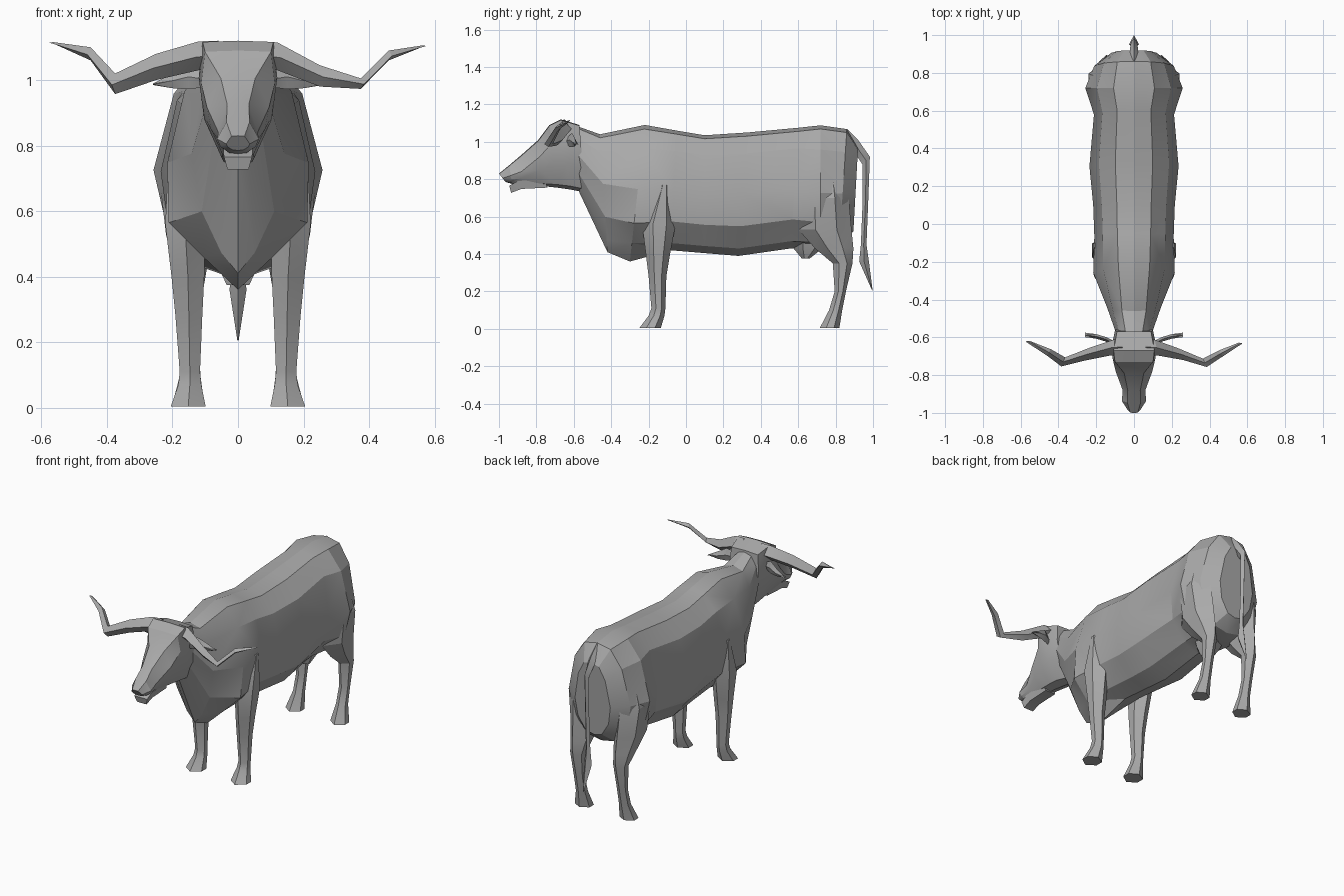
import bpy, bmesh, math
from mathutils import Vector

hide = bpy.data.materials.new("grey_hide")
hide.diffuse_color = (0.4, 0.4, 0.4, 1)


def loft(name, rings, angle=22):
    """Skin a list of equal-length point rings and cap both ends."""
    bm = bmesh.new()
    rows = [[bm.verts.new(p) for p in ring] for ring in rings]
    n = len(rows[0])
    for a, b in zip(rows, rows[1:]):
        for i in range(n):
            j = (i + 1) % n
            bm.faces.new((a[i], a[j], b[j], b[i]))
    bm.faces.new(rows[0])
    bm.faces.new(rows[-1])
    bmesh.ops.triangulate(bm, faces=bm.faces[:])
    bmesh.ops.recalc_face_normals(bm, faces=bm.faces[:])
    mesh = bpy.data.meshes.new(name)
    bm.to_mesh(mesh)
    bm.free()
    ob = bpy.data.objects.new(name, mesh)
    bpy.context.collection.objects.link(ob)
    mesh.materials.append(hide)
    bpy.ops.object.select_all(action='DESELECT')
    ob.select_set(True)
    bpy.context.view_layer.objects.active = ob
    bpy.ops.object.shade_smooth_by_angle(angle=math.radians(angle))
    return ob


def section(shape, y_top, z_top, y_bot, z_bot, w):
    """Mirrored cross-section between a top and a bottom point."""
    half = [(fx * w, y_bot + (y_top - y_bot) * f, z_bot + (z_top - z_bot) * f)
            for fx, f in shape]
    return half + [(-x, y, z) for x, y, z in half[-2:0:-1]]


def limb(rows, s):
    """Six-sided horizontal rings: z, x centre, x radius, y front, y back."""
    out = []
    for z, cx, rx, y0, y1 in rows:
        cy, ry = (y0 + y1) / 2, (y1 - y0) / 2
        out.append([(s * (cx + rx * a), cy + ry * b, z) for a, b in
                    ((1, -.35), (1, .45), (0, 1), (-1, .45), (-1, -.35), (0, -1))])
    return out


def horn(rows, s):
    """Diamond rings: x, y centre, y radius, bottom z, top z."""
    return [[(s * x, y, t), (s * (x + .01), y - r, b + (t - b) * .45), (s * x, y, b),
             (s * (x - .01), y + r, b + (t - b) * .45)] for x, y, r, b, t in rows]


# torso: keeled chest, round belly, sloping flanks
neck = [(0, 1), (.45, .97), (.80, .84), (1, .58), (.78, .30), (.36, .10), (0, 0)]
chest = [(0, 1), (.38, .97), (.75, .83), (.99, .53), (.97, .28), (.48, .135), (0, 0)]
belly = [(0, 1), (.42, .97), (.79, .83), (1, .50), (.90, .24), (.48, .06), (0, 0)]
rump = [(0, 1), (.42, .97), (.76, .80), (1, .44), (.86, .20), (.45, .03), (0, 0)]
loft("body", [section(*r) for r in (
    (neck, -.60, 1.09, -.58, .75, .09),
    (neck, -.46, 1.04, -.42, .41, .142),
    (chest, -.22, 1.09, -.30, .36, .218),
    (belly, -.05, 1.06, -.08, .42, .21),
    (belly, .10, 1.035, .10, .405, .216),
    (belly, .33, 1.05, .28, .39, .236),
    (belly, .60, 1.075, .56, .43, .212),
    (rump, .72, 1.088, .72, .44, .258),
    (rump, .86, 1.068, .82, .455, .21),
    (rump, .92, .97, .895, .52, .12))])

# head: broad flat brow, narrow nose bridge, blunt muzzle
nose = [(0, 1), (.55, .97), (1, .45), (.85, .22), (.45, .04), (0, 0)]
skull = [(0, 1), (.55, .98), (1, .62), (.86, .34), (.42, .05), (0, 0)]
brow = [(0, 1), (.90, .99), (1, .70), (.86, .36), (.42, .05), (0, 0)]
loft("head", [section(*r) for r in (
    (nose, -1.0, .83, -.965, .785, .036),
    (nose, -.945, .875, -.93, .775, .064),
    (nose, -.88, .93, -.88, .768, .06),
    (skull, -.79, 1.01, -.78, .765, .095),
    (brow, -.73, 1.09, -.69, .755, .112),
    (brow, -.67, 1.12, -.62, .745, .12),
    (brow, -.57, 1.09, -.54, .73, .10))])

# lower lip
lip = [(0, 1), (1, 1), (.75, 0), (0, 0)]
loft("lower_jaw", [section(lip, *r) for r in (
    (-.945, .765, -.935, .727, .043),
    (-.90, .79, -.88, .748, .045),
    (-.76, .80, -.74, .755, .045))])

# horns, each with its own sweep
loft("right_horn", horn([
    (.06, -.65, .045, 1.04, 1.118), (.12, -.655, .042, 1.03, 1.115),
    (.25, -.69, .03, .98, 1.045), (.375, -.735, .022, .973, 1.005),
    (.46, -.685, .016, 1.06, 1.09), (.565, -.63, .002, 1.102, 1.106)], 1))
loft("left_horn", horn([
    (.06, -.65, .045, 1.04, 1.12), (.12, -.655, .042, 1.03, 1.118),
    (.25, -.69, .033, 1.0, 1.08), (.375, -.73, .024, .957, 1.02),
    (.45, -.68, .017, 1.06, 1.10), (.565, -.62, .002, 1.112, 1.116)], -1))

front_rows = [
    (.77, .182, .030, -.14, -.09), (.56, .162, .060, -.235, -.055),
    (.40, .153, .050, -.215, -.085), (.28, .150, .041, -.20, -.105),
    (.11, .147, .031, -.185, -.11), (.07, .147, .035, -.20, -.115),
    (.004, .152, .053, -.25, -.135)]
hind_rows = [
    (.82, .150, .055, .66, .83), (.70, .160, .080, .60, .87),
    (.53, .150, .070, .60, .885), (.43, .146, .052, .69, .895),
    (.35, .146, .038, .785, .89), (.20, .146, .029, .795, .855),
    (.10, .146, .031, .765, .835), (.004, .152, .050, .715, .82)]
ear_shape = ((0, 1), (-1, 0), (0, -1), (1, 0))

for side, s in (("right", 1), ("left", -1)):
    loft(side + "_front_leg", limb(front_rows, s))
    loft(side + "_hind_leg", limb(hind_rows, s))
    # leaf-shaped ear
    loft(side + "_ear", [[(s * x, y + a * .012, z + b * h) for a, b in ear_shape]
                         for x, y, z, h in ((.09, -.64, 1.0, .02), (.15, -.61, 1.01, .038),
                                            (.20, -.595, .998, .023), (.26, -.587, .987, .002))])

# tail: root on the rump, long switch, pointed tuft
loft("tail", [[(0, y0, z0), (w, (y0 + y1) / 2, (z0 + z1) / 2), (0, y1, z1),
               (-w, (y0 + y1) / 2, (z0 + z1) / 2)] for y0, z0, y1, z1, w in (
    (.84, 1.00, .86, 1.07, .028), (.895, .95, .92, 1.01, .024),
    (.943, .88, .983, .92, .016), (.945, .70, .975, .70, .013),
    (.935, .45, .965, .45, .015), (.926, .36, .978, .36, .026),
    (.995, .205, .998, .205, .002))])

# soft underside between the hind legs
loft("udder", limb([(.50, 0, .08, .55, .78), (.43, 0, .06, .575, .73),
                    (.375, 0, .035, .62, .66)], 1))
